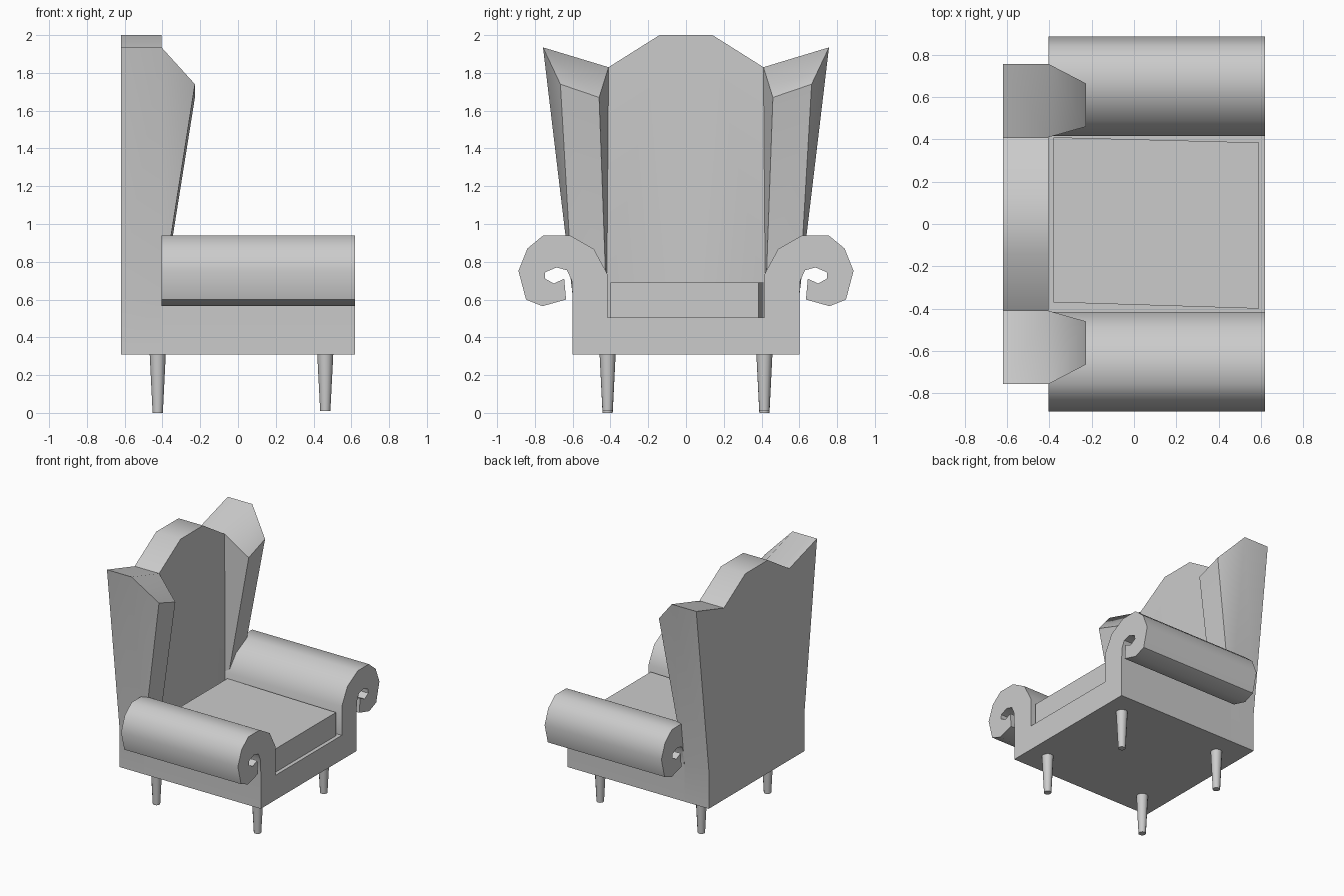
import bpy, bmesh
from math import radians

if "Cube" in bpy.data.objects:
    bpy.data.objects.remove(bpy.data.objects["Cube"])


def make(name, bm, angle=45, mirror=None):
    bmesh.ops.recalc_face_normals(bm, faces=bm.faces)
    me = bpy.data.meshes.new(name)
    bm.to_mesh(me)
    bm.free()
    ob = bpy.data.objects.new(name, me)
    bpy.context.collection.objects.link(ob)
    me.shade_smooth()
    me.set_sharp_from_angle(angle=radians(angle))
    if mirror:
        mod = ob.modifiers.new("Mirror", 'MIRROR')
        mod.use_axis = mirror
        mod.use_clip = True
    return ob


def prism(profile, x0, x1):
    """Closed (y, z) profile extruded along x."""
    bm = bmesh.new()
    a = [bm.verts.new((x0, y, z)) for y, z in profile]
    b = [bm.verts.new((x1, y, z)) for y, z in profile]
    n = len(a)
    for i in range(n):
        j = (i + 1) % n
        bm.faces.new((a[i], a[j], b[j], b[i]))
    bm.faces.new(a)
    bm.faces.new(b)
    return bm


# Base and scrolled arms: one profile, mirrored about the centre
half = [(.415, .505), (.415, .733), (.488, .868), (.615, .94), (.755, .94),
        (.84, .87), (.887, .752), (.847, .60), (.76, .565), (.635, .60),
        (.645, .71), (.70, .685), (.748, .712), (.745, .745), (.685, .77),
        (.63, .755), (.605, .70), (.60, .60), (.60, .31)]
profile = half + [(-y, z) for y, z in reversed(half)]
make("base_and_arms", prism(profile, -.405, .62), 50)

# Winged back: half outline with a wing on its front face, mirrored in y
outline = [(0, .31), (.6, .31), (.6, .62), (.757, 1.935), (.41, 1.83), (.14, 2), (0, 2)]
bm = bmesh.new()
B = [bm.verts.new((-.62, y, z)) for y, z in outline]
F = [bm.verts.new((-.405, y, z)) for y, z in outline]
root = bm.verts.new((-.405, .42, .56))
w_in = bm.verts.new((-.228, .46, 1.67))
w_out = bm.verts.new((-.228, .665, 1.74))
bm.faces.new(B)
for i in range(6):
    bm.faces.new((B[i], B[i + 1], F[i + 1], F[i]))
for f in ([F[0], F[1], F[2], root, F[4], F[5], F[6]],
          [F[2], F[3], w_out],
          [F[3], F[4], w_in, w_out],
          [F[4], root, w_in],
          [root, F[2], w_out, w_in]):
    bm.faces.new(f)
make("winged_back", bm, 45, (False, True, False))

# Seat cushion, slightly skewed
bm = bmesh.new()
corners = [(-.38, -.37), (.59, -.40), (.59, .385), (-.38, .41)]
lo = [bm.verts.new((x, y, .505)) for x, y in corners]
hi = [bm.verts.new((x, y, .69)) for x, y in corners]
bm.faces.new(lo)
bm.faces.new(hi)
for i in range(4):
    j = (i + 1) % 4
    bm.faces.new((lo[i], lo[j], hi[j], hi[i]))
make("seat_cushion", bm)

# Tapered round legs
for name, x, z0 in (("back_legs", -.425, 0), ("front_legs", .462, .01)):
    bm = bmesh.new()
    bmesh.ops.create_cone(bm, cap_ends=True, segments=12, radius1=.027,
                          radius2=.043, depth=.32 - z0)
    bmesh.ops.translate(bm, verts=bm.verts, vec=(x, .415, (.32 + z0) / 2))
    make(name, bm, 45, (False, True, False))
